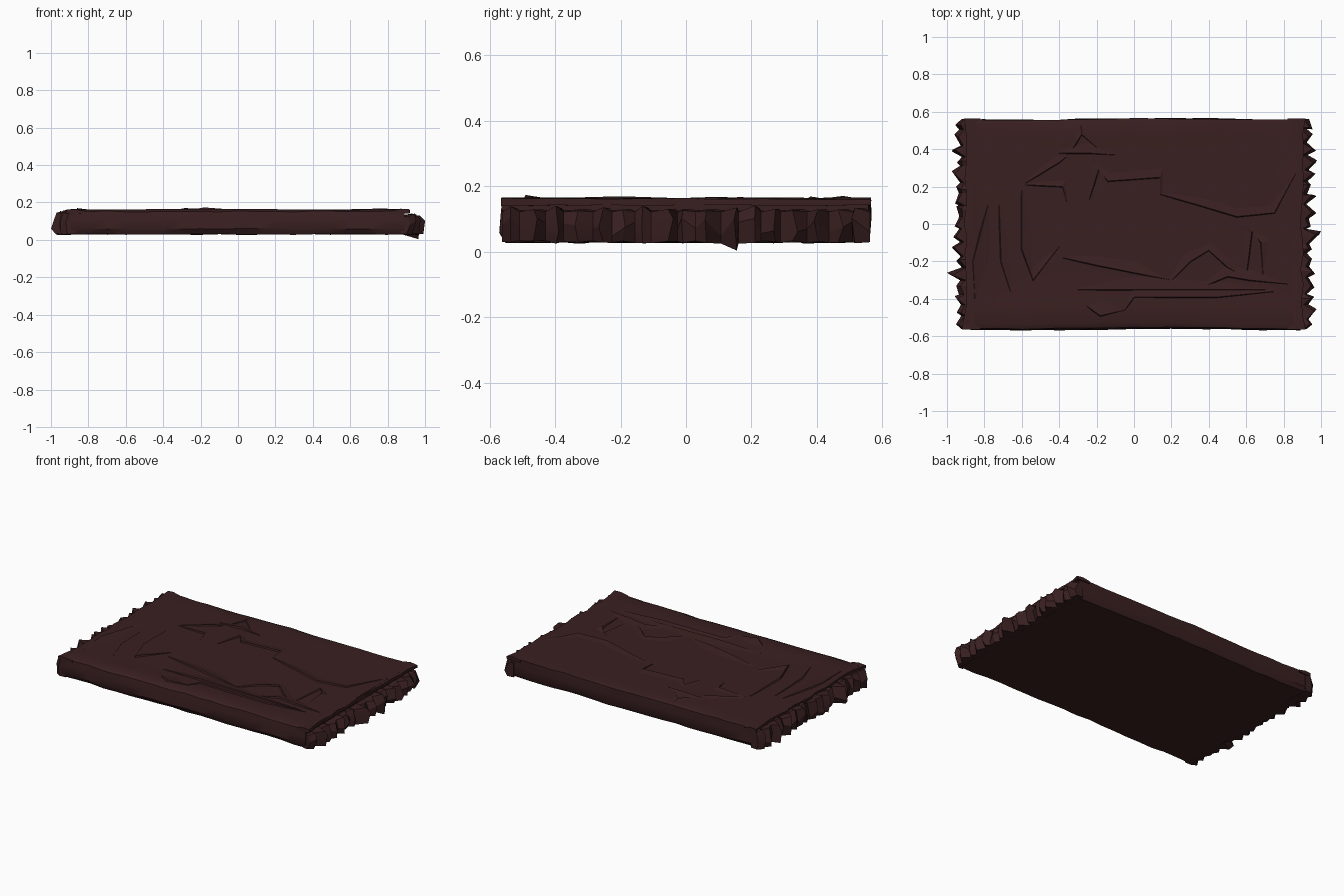
import bpy, bmesh, math, random
from mathutils import Vector

random.seed(7)
if "Cube" in bpy.data.objects:
    bpy.data.objects.remove(bpy.data.objects["Cube"], do_unlink=True)

mat = bpy.data.materials.new("dark brown cloth")
mat.use_nodes = True
COLOUR = (0.042, 0.0142, 0.015, 1)
mat.diffuse_color = COLOUR
mat.node_tree.nodes["Principled BSDF"].inputs["Base Color"].default_value = COLOUR


def jit(a):
    return random.uniform(-a, a)


def finish(bm, name, angle=35):
    bmesh.ops.recalc_face_normals(bm, faces=bm.faces)
    me = bpy.data.meshes.new(name)
    bm.to_mesh(me)
    bm.free()
    me.materials.append(mat)
    ob = bpy.data.objects.new(name, me)
    bpy.context.collection.objects.link(ob)
    bpy.ops.object.select_all(action='DESELECT')
    ob.select_set(True)
    bpy.context.view_layer.objects.active = ob
    bpy.ops.object.shade_smooth_by_angle(angle=math.radians(angle))


# Join matching rings of points into a closed tube
def loft(bm, rings):
    rings = [[bm.verts.new(p) for p in ring] for ring in rings]
    n = len(rings[0])
    for a, b in zip(rings, rings[1:]):
        for k in range(n):
            m = (k + 1) % n
            bm.faces.new((a[k], a[m], b[m], b[k]))
    bm.faces.new(rings[0])
    bm.faces.new(rings[-1])


# Cloth height: gently uneven and slightly sunken in the middle
def top_z(x, y):
    sunk = max(0, 1 - (x / 0.85) ** 4) * max(0, 1 - (y / 0.52) ** 4)
    return 0.163 - 0.009 * sunk + 0.002 * math.sin(5 * x + 2) + 0.002 * math.sin(7 * y + x)


# Folded slab: a rounded rectangular section swept along x
def slab():
    rows, steps = 12, 18
    section = [(-0.53 + 1.07 * i / rows, None) for i in range(rows + 1)]
    section += [(0.56, 0.157), (0.562, 0.11), (0.56, 0.06), (0.545, 0.032),
                (0.2, 0.03), (-0.2, 0.03), (-0.545, 0.03), (-0.565, 0.06),
                (-0.562, 0.11), (-0.556, 0.152)]
    rings = []
    for i in range(steps + 1):
        x = -0.895 + 1.785 * i / steps
        sway = 0.004 * math.sin(4 * x + 1)
        rings.append([(x, y + sway + jit(0.003), top_z(x, y) if z is None else z + jit(0.003))
                      for y, z in section])
    bm = bmesh.new()
    loft(bm, rings)
    finish(bm, "folded_cloth_body")


# Ragged end: a wall of upright pleats whose ridges pull out into uneven points
def ragged_end(side, name, high, long_tooth, count=17):
    rings = []
    for i in range(2 * count + 1):
        y = -0.562 + 1.124 * i / (2 * count)
        y += 0 if i in (0, 2 * count) else jit(0.014)
        ridge = i % 2 == 1
        reach = random.uniform(0.945, 0.978) if ridge else random.uniform(0.92, 0.938)
        if i == long_tooth:
            reach = 1.0
        low = 0.03 + jit(0.005)
        if side > 0 and i == 21:
            low, y = 0.004, 0.155
        lean = jit(0.016) if ridge else 0
        tip = random.uniform(0.045, high - 0.025)
        peak = high + (random.uniform(-0.005, 0.012) if ridge else -0.008)
        pts = [(0.87, y, 0.032), (reach - random.uniform(0.005, 0.025), y, low),
               (reach, y + lean, tip),
               (reach - random.uniform(0.01, 0.03), y, peak),
               (0.87, y, high)]
        rings.append([(side * x, max(-0.57, min(0.565, py)), z) for x, py, z in pts])
    bm = bmesh.new()
    loft(bm, rings)
    finish(bm, name, 25)


# Thin upper layer ending in a wavy lip above the pleats
def top_lip(side, name, edge):
    rings = []
    for i in range(15):
        y = -0.565 + 1.13 * i / 14
        e = edge + jit(0.01) + (0.012 if i in (0, 14) else 0)
        rings.append([(side * x, y, z + jit(0.002)) for x, z in
                      ((0.82, 0.157), (0.87, 0.165), (e, 0.162), (e, 0.142), (0.82, 0.142))])
    bm = bmesh.new()
    loft(bm, rings)
    finish(bm, name)


# Creased fold: a strip rising from the cloth to a sharp lip
def fold(path, name, width=0.075, height=0.009):
    pts = [Vector((x, y, 0)) for x, y in path]
    rings = []
    for i, p in enumerate(pts):
        d = (pts[min(i + 1, len(pts) - 1)] - pts[max(i - 1, 0)]).normalized()
        across = Vector((-d.y, d.x, 0))
        taper = 0.2 if i in (0, len(pts) - 1) else random.uniform(0.7, 1.1)
        z = top_z(p.x, p.y)
        rings.append([p + across * o + Vector((0, 0, h)) for o, h in
                      ((-0.008, z - 0.005), (0, z + height * taper), (width * taper, z - 0.003))])
    bm = bmesh.new()
    loft(bm, rings)
    finish(bm, name, 20)


slab()
ragged_end(1, "left_ragged_end", 0.13, 15)
ragged_end(-1, "right_ragged_end", 0.148, 9)
top_lip(1, "left_top_lip", 0.9)
top_lip(-1, "right_top_lip", 0.9)

# Wrinkles across the top
creases = [
    [(-0.38, -0.18), (-0.2, -0.22), (0, -0.26), (0.2, -0.3)],
    [(0.2, -0.3), (0.3, -0.2), (0.4, -0.14), (0.5, -0.23), (0.58, -0.28)],
    [(-0.3, -0.35), (0, -0.35), (0.35, -0.35), (0.7, -0.35)],
    [(-0.05, -0.46), (0, -0.39), (0.45, -0.39), (0.75, -0.36)],
    [(-0.6, 0.18), (-0.6, -0.13), (-0.54, -0.3), (-0.4, -0.12)],
    [(-0.58, 0.21), (-0.38, 0.2), (-0.36, 0.12)],
    [(-0.58, 0.22), (-0.4, 0.33), (-0.36, 0.36)],
    [(-0.24, 0.13), (-0.19, 0.29), (-0.14, 0.23), (0.14, 0.25), (0.14, 0.15)],
    [(0.14, 0.16), (0.35, 0.1), (0.55, 0.04), (0.75, 0.06), (0.88, 0.3)],
    [(-0.4, 0.38), (-0.25, 0.38), (-0.1, 0.37)],
    [(-0.33, 0.4), (-0.28, 0.48), (-0.2, 0.41)],
    [(-0.72, 0.1), (-0.71, -0.2), (-0.66, -0.36)],
    [(-0.78, 0.1), (-0.86, -0.2), (-0.85, -0.4)],
    [(0.6, -0.28), (0.63, -0.04), (0.68, -0.1), (0.69, -0.27)],
    [(-0.25, -0.44), (-0.18, -0.49), (-0.05, -0.46)],
    [(0.38, -0.33), (0.5, -0.28), (0.62, -0.3), (0.82, -0.32)],
]
for path in creases:
    fold(path, "top_crease")
